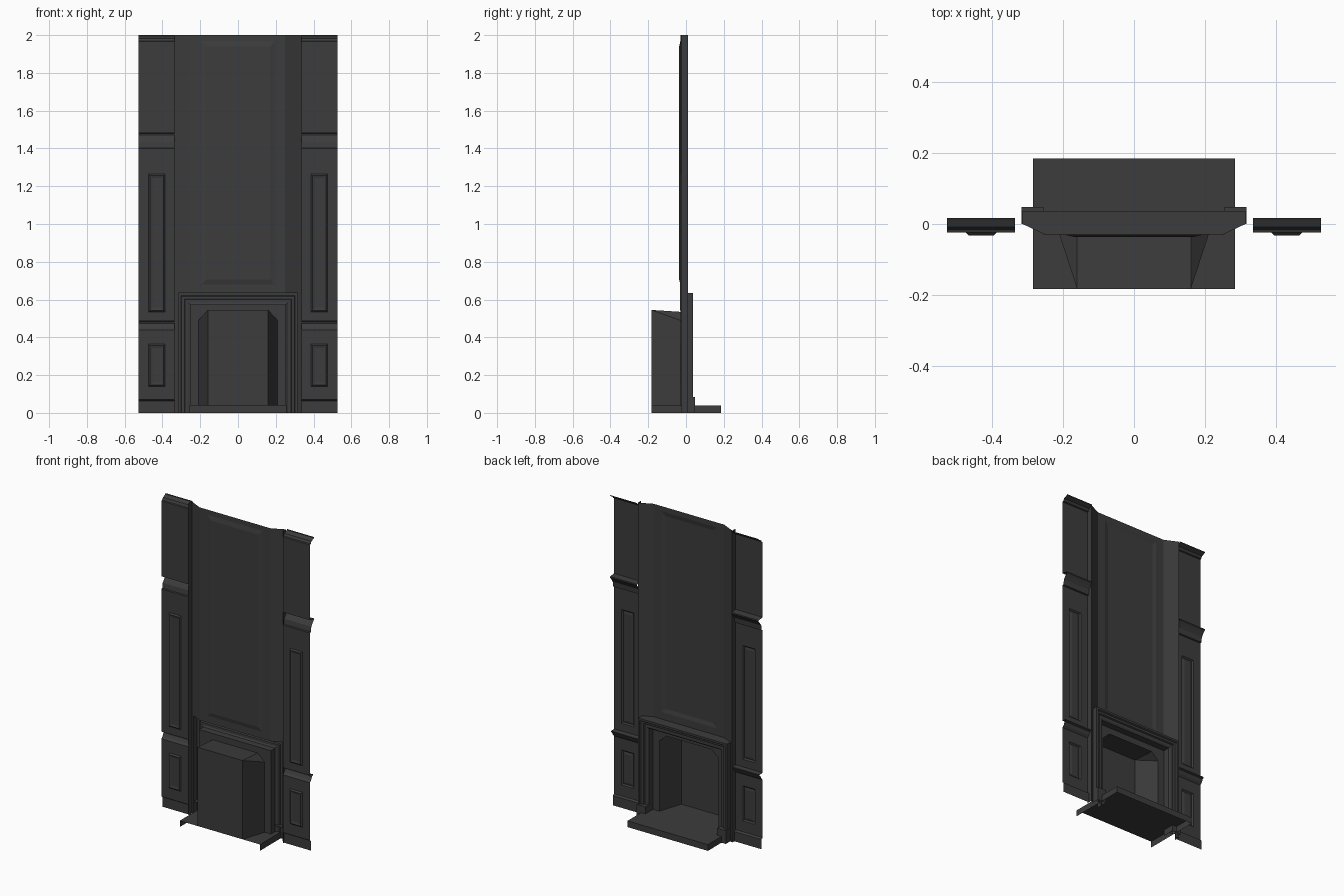
import bpy, bmesh
from mathutils import Vector

if "Cube" in bpy.data.objects:
    bpy.data.objects.remove(bpy.data.objects["Cube"])

mat = bpy.data.materials.new("dark_grey")
mat.diffuse_color = (0.045, 0.045, 0.045, 1)
mat.use_nodes = True
mat.node_tree.nodes["Principled BSDF"].inputs["Base Color"].default_value = mat.diffuse_color


def make(name, polys, mirror=True):
    """Build a sheet object from polygons, facing the room (+y)."""
    bm = bmesh.new()
    for p in polys:
        bm.faces.new([bm.verts.new(Vector(c)) for c in p])
    bmesh.ops.remove_doubles(bm, verts=bm.verts, dist=0.0003)
    bmesh.ops.recalc_face_normals(bm, faces=bm.faces)
    if sum(f.normal.y * f.calc_area() for f in bm.faces) < 0:
        bmesh.ops.reverse_faces(bm, faces=bm.faces)
    me = bpy.data.meshes.new(name)
    bm.to_mesh(me)
    bm.free()
    me.materials.append(mat)
    ob = bpy.data.objects.new(name, me)
    bpy.context.collection.objects.link(ob)
    if mirror:
        m = ob.modifiers.new("mirror", 'MIRROR')
        m.merge_threshold = 0.0003
    return ob


def rect(x0, x1, z0, z1, y):
    return [(x0, y, z0), (x1, y, z0), (x1, y, z1), (x0, y, z1)]


def nested(rects):
    """Rings of quads between successive rectangles, last one capped."""
    out = []
    for a, b in zip(rects, rects[1:]):
        for i in range(4):
            j = (i + 1) % 4
            out.append([a[i], a[j], b[j], b[i]])
    return out + [rects[-1]]


def strip(profile, x0, x1):
    """Moulding: (y, z) profile run along x."""
    return [[(x0, *a), (x1, *a), (x1, *b), (x0, *b)]
            for a, b in zip(profile, profile[1:])]


# Side wainscot: mouldings plus recessed panels
X0, X1, B = 0.335, 0.527, -0.024
side = strip([(-.012, 0), (-.012, .062), (B, .07)], X0, X1)
side += strip([(B, .44), (-.012, .452), (-.002, .472), (.006, .476),
               (.006, .483), (B, .486)], X0, X1)
side += strip([(B, 1.40), (-.014, 1.402), (-.010, 1.435), (.004, 1.455),
               (.017, 1.47), (.017, 1.478), (B, 1.482)], X0, X1)
side += [rect(X0, X1, 1.482, 1.965, B)]
side += strip([(B, 1.965), (-.016, 1.968), (-.008, 1.982), (.010, 1.99),
               (.017, 1.994), (.017, 2.0)], X0, X1)
for f0, f1, p0, p1 in [(.07, .44, .14, .365), (.486, 1.40, .535, 1.265)]:
    side += nested([rect(X0, X1, f0, f1, B),
                    rect(.386, .474, p0, p1, B),
                    rect(.394, .466, p0 + .008, p1 - .008, -.032),
                    rect(.408, .452, p0 + .022, p1 - .022, -.028)])
make("side_wainscot", side)

# Chimney breast: flat centre with recessed panel, canted sides and returns
F, ZM = -0.03, 0.635
breast = nested([rect(-.25, .25, ZM, 2, F), rect(-.195, .195, .68, 1.968, F),
                 rect(-.17, .17, .705, 1.94, -.036)])
for s in (-1, 1):
    edge, mid, inn = (s * .335, .01), (s * .315, .0006), (s * .25, F)
    for a, b, z in [((s * .335, B), edge, 0), (edge, mid, 0), (mid, inn, ZM)]:
        breast.append([(*a, z), (*b, z), (*b, 2), (*a, 2)])
make("chimney_breast", breast, False)

# Mantel surround: stepped (half width, height, depth) profile round the opening
prof = [(.255, .575, F), (.255, .575, .012), (.264, .584, .018), (.280, .600, .018),
        (.284, .604, .026), (.298, .617, .028), (.303, .622, .036),
        (.315, .635, .036)]
mantel = []
for (w, h, y), (w2, h2, y2) in zip(prof, prof[1:]):
    mantel.append([(w, y, 0), (w, y, h), (w2, y2, h2), (w2, y2, 0)])
    mantel.append([(0, y, h), (w, y, h), (w2, y2, h2), (0, y2, h2)])
mantel.append([(.315, .036, 0), (.315, .0006, 0), (.315, .0006, ZM), (.315, .036, ZM)])
mantel.append([(0, .036, ZM), (.315, .036, ZM), (.315, .0006, ZM), (.25, F, ZM), (0, F, ZM)])
make("mantel_surround", mantel)

# Flat slip around the clipped-corner opening
make("opening_slip", [[(.21, F, .04), (.255, F, .04), (.255, F, .575), (.21, F, .49)],
                      [(.21, F, .49), (.255, F, .575), (.16, F, .535)],
                      [(.16, F, .535), (.255, F, .575), (0, F, .575), (0, F, .535)]])

# Firebox: splayed sides, corner gussets and roof
K = -0.183
make("firebox", [
    [(0, K, .04), (.16, K, .04), (.16, K, .545), (0, K, .545)],
    [(.16, K, .04), (.21, F, .04), (.21, F, .49), (.16, K, .545)],
    [(.16, K, .545), (.21, F, .49), (.16, F, .535)],
    [(0, K, .545), (.16, K, .545), (.16, F, .535), (0, F, .535)]])

# Plinth blocks at the feet of the mantel
a, b, y0, y1, h = .255, .316, 0.0, .048, .085
make("plinth_block", [
    rect(a, b, 0, h, y1),
    [(a, y0, 0), (a, y1, 0), (a, y1, h), (a, y0, h)],
    [(b, y0, 0), (b, y1, 0), (b, y1, h), (b, y0, h)],
    [(a, y0, h), (b, y0, h), (b, y1, h), (a, y1, h)]])

# Hearth slab: top, front and sides, open beneath and behind
w, n, f, t = .285, -.183, .185, .04
make("hearth_slab", [
    [(0, n, t), (w, n, t), (w, f, t), (0, f, t)],
    [(0, f, 0), (w, f, 0), (w, f, t), (0, f, t)],
    [(w, n, 0), (w, f, 0), (w, f, t), (w, n, t)]])
